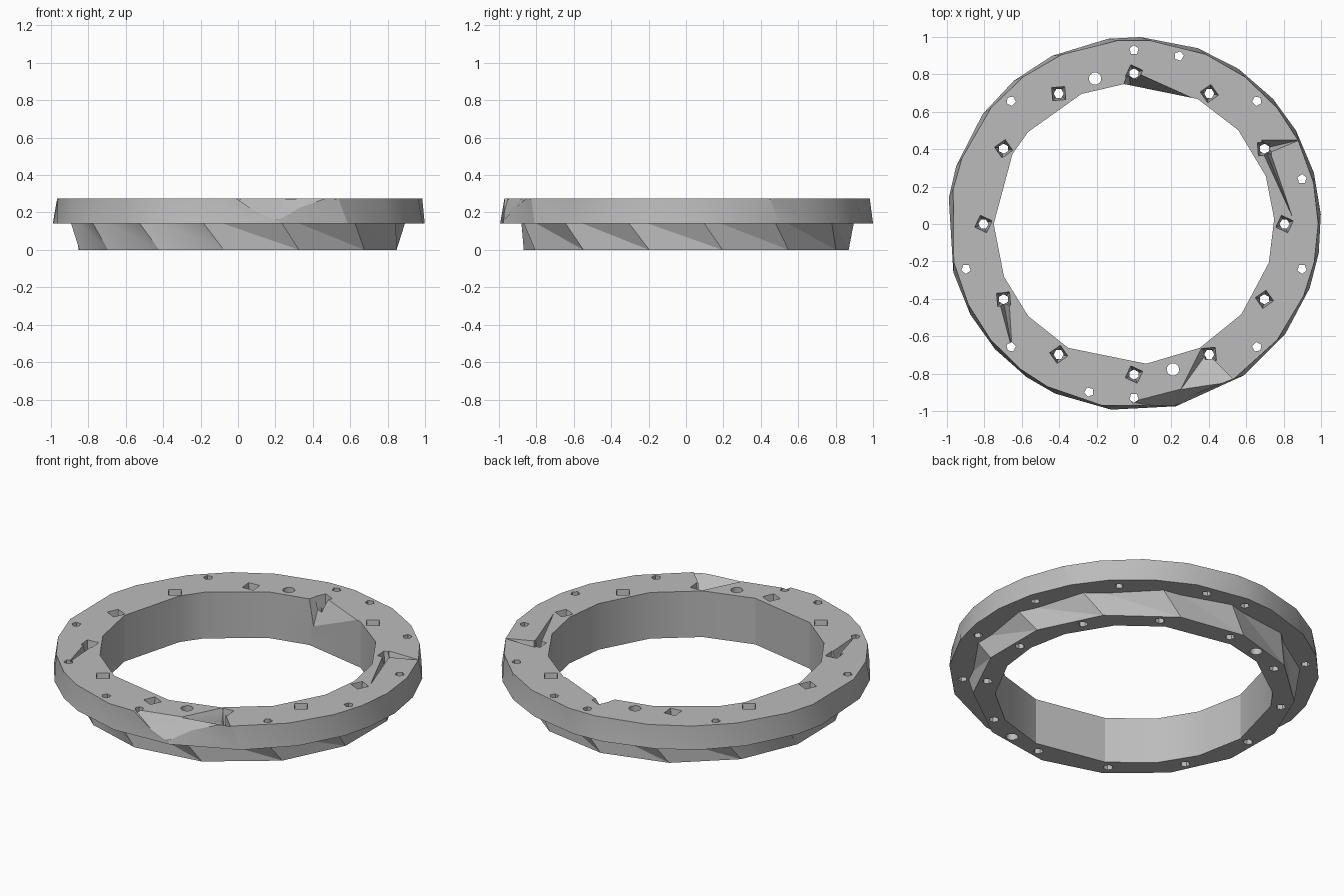
import bpy, bmesh
from math import cos, sin, radians
from mathutils import Vector

if "Cube" in bpy.data.objects:
    bpy.data.objects.remove(bpy.data.objects["Cube"], do_unlink=True)

TOP, STEP = 0.275, 0.14

grey = bpy.data.materials.new("plain grey")
grey.use_nodes = True
colour = (0.5, 0.5, 0.5, 1)
grey.diffuse_color = colour
grey.node_tree.nodes["Principled BSDF"].inputs["Base Color"].default_value = colour


def make_object(name, bm):
    bmesh.ops.recalc_face_normals(bm, faces=bm.faces)
    mesh = bpy.data.meshes.new(name)
    bm.to_mesh(mesh)
    bm.free()
    mesh.materials.append(grey)
    obj = bpy.data.objects.new(name, mesh)
    bpy.context.collection.objects.link(obj)
    return obj


def add_prism(bm, angles, low, high, twist=0, centre=(0, 0)):
    """Closed prism; low and high are (radius, z)."""
    rings = []
    for (r, z), turn in ((low, twist), (high, 0)):
        rings.append([bm.verts.new((centre[0] + r * cos(radians(a + turn)),
                                    centre[1] + r * sin(radians(a + turn)), z))
                      for a in angles])
    bottom, top = rings
    n = len(angles)
    bm.faces.new(bottom[::-1])
    bm.faces.new(top)
    for i in range(n):
        j = (i + 1) % n
        if twist:
            bm.faces.new((bottom[i], bottom[j], top[i]))
            bm.faces.new((bottom[j], top[j], top[i]))
        else:
            bm.faces.new((bottom[i], bottom[j], top[j], top[i]))


def prism(name, *args, **kw):
    bm = bmesh.new()
    add_prism(bm, *args, **kw)
    return make_object(name, bm)


def even(n, start=0):
    return [start + 360 * i / n for i in range(n)]


def combine(target, other, operation):
    mod = target.modifiers.new("combine", 'BOOLEAN')
    mod.object, mod.operation, mod.solver = other, operation, 'EXACT'
    mod.use_self = True
    bpy.context.view_layer.objects.active = target
    bpy.ops.object.modifier_apply(modifier=mod.name)
    bpy.data.objects.remove(other, do_unlink=True)


# Flange and the narrower hub below it, with uneven facets
rim = [0, 13, 27, 39, 53, 67, 85, 95, 113, 127, 141, 159, 169,
       192, 206, 219, 232, 242, 260, 280, 303, 321, 337, 348]
hub_angles = [4, 30, 58, 84, 110, 136, 160, 184, 208, 232, 256, 283, 312, 338]
ring = prism("flanged_ring", rim, (1.0, STEP), (0.985, TOP), twist=3)
combine(ring, prism("hub", hub_angles, (0.87, 0), (0.91, STEP + 0.05), twist=9), 'UNION')

# Central bore
bore = [2, 20, 42, 63, 94, 112, 139, 150, 180, 202, 221, 242, 275, 298, 320, 344]
combine(ring, prism("bore", bore, (0.75, -0.1), (0.75, TOP + 0.1)), 'DIFFERENCE')


def polar(r, a):
    return r * cos(radians(a)), r * sin(radians(a))


# Bolt holes: inner circle, outer flange circle, two round dowel holes
bolts, sinks = bmesh.new(), bmesh.new()
for a in range(0, 360, 30):
    c = polar(0.805, a)
    add_prism(bolts, even(6, a), (0.027, -0.1), (0.027, TOP + 0.1), centre=c)
    add_prism(sinks, even(4, a + 20), (0.018, 0.1), (0.05, TOP + 0.002), centre=c)
for a in (15, 45, 75, 90, 135, 195, 225, 255, 270, 315, 345):
    add_prism(bolts, even(5, a), (0.026, -0.1), (0.026, TOP + 0.1), centre=polar(0.93, a))
for a in (105, 285):
    add_prism(bolts, even(16), (0.033, -0.1), (0.033, TOP + 0.1), centre=polar(0.805, a))
combine(ring, make_object("bolt_holes", bolts), 'DIFFERENCE')
combine(ring, make_object("countersinks", sinks), 'DIFFERENCE')

# Chipped facets on the top face and rim: hulls of a few points
H = TOP + 0.004
chips = [
    [(0.68, 0.45, H), (0.89, 0.45, H), (0.70, 0.37, H), (0.72, 0.41, 0.15)],
    [(0.69, 0.38, H), (0.73, 0.38, H), (0.85, 0.03, H), (0.71, 0.38, 0.16)],
    [(0.36, -0.66, H), (0.54, -0.84, H), (0.24, -0.90, H), (0.39, -0.69, 0.18)],
    [(-0.73, -0.38, H), (-0.67, -0.36, H), (-0.65, -0.68, H), (-0.70, -0.40, 0.16)],
    [(-0.03, 0.83, H), (-0.06, 0.73, H), (0.37, 0.65, H), (-0.02, 0.74, 0.12)],
    [(-0.36, -0.66, H), (0.07, -0.745, H), (-0.1, -0.6, H), (-0.02, -0.72, 0.12)],
    [(-0.02, -0.95, H), (0.25, -0.88, H), (0.54, -0.84, H), (0.18, -0.985, 0.15),
     (0.0, -1.1, H), (0.55, -1.1, H)],
]
for points in chips:
    bm = bmesh.new()
    verts = [bm.verts.new(Vector(p)) for p in points]
    bmesh.ops.convex_hull(bm, input=verts)
    combine(ring, make_object("chip", bm), 'DIFFERENCE')

# Smooth walls with sharp edges
bpy.ops.object.select_all(action='DESELECT')
ring.select_set(True)
bpy.context.view_layer.objects.active = ring
bpy.ops.object.shade_smooth_by_angle(angle=radians(25))
